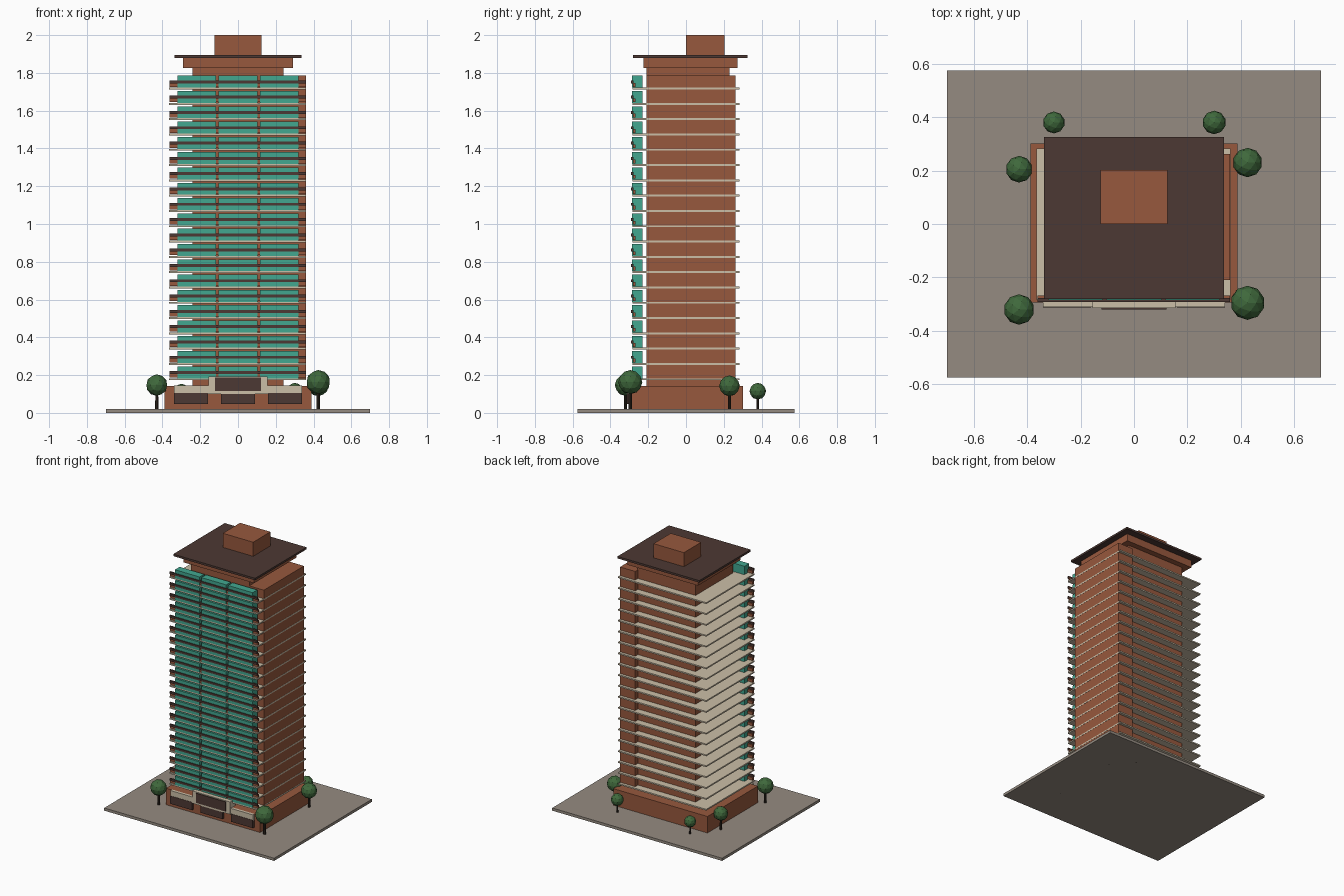
import bpy, bmesh
from mathutils import Matrix, Vector

cube = bpy.data.objects.get("Cube")
if cube:
    bpy.data.objects.remove(cube, do_unlink=True)


def material(name, rgb):
    m = bpy.data.materials.new(name)
    m.use_nodes = True
    m.diffuse_color = (*rgb, 1)
    m.node_tree.nodes["Principled BSDF"].inputs["Base Color"].default_value = (*rgb, 1)
    return m


brick = material("brick", (0.31, 0.098, 0.047))
teal = material("teal glass", (0.055, 0.39, 0.28))
dark = material("dark brown", (0.073, 0.04, 0.033))
cream = material("cream concrete", (0.60, 0.52, 0.39))
paving = material("grey paving", (0.30, 0.26, 0.22))
leaf = material("leaf green", (0.05, 0.14, 0.045))
bark = material("bark", (0.03, 0.02, 0.014))


def finish(name, bm, mat):
    me = bpy.data.meshes.new(name)
    bm.to_mesh(me)
    bm.free()
    me.materials.append(mat)
    ob = bpy.data.objects.new(name, me)
    bpy.context.scene.collection.objects.link(ob)
    return ob


def boxes(name, mat, spans):
    """One object from boxes, each given as x, y and z ranges."""
    bm = bmesh.new()
    for ranges in spans:
        lo, hi = (Vector(c) for c in zip(*ranges))
        bmesh.ops.create_cube(bm, size=1, matrix=Matrix.Translation((lo + hi) / 2)
                              @ Matrix.Diagonal((*(hi - lo), 1)))
    return finish(name, bm, mat)


def stack(ob, count, pitch):
    mod = ob.modifiers.new("floors", 'ARRAY')
    mod.count = count
    mod.use_relative_offset = False
    mod.use_constant_offset = True
    mod.constant_offset_displace = (0, 0, pitch)


# Ground, podium and main volumes
boxes("ground_slab", paving, [((-.70, .70), (-.575, .575), (0, .02))])
boxes("podium", brick, [((-.388, .388), (-.293, .302), (.02, .143))])
boxes("tower_core", brick, [((-.24, .24), (-.21, .23), (.14, 1.83))])
boxes("side_wing", brick, [((.235, .36), (-.21, .262), (.178, 1.786))])

# Crown, roof plate and plant room
boxes("crown", brick, [((-.29, .29), (-.225, .273), (1.825, 1.882))])
boxes("roof_plate", dark, [((-.337, .337), (-.28, .325), (1.88, 1.895))])
boxes("plant_room", brick, [((-.125, .125), (0, .203), (1.893, 2))])

# Repeated floors: slabs, glazed balconies, parapet and rail
FLOORS, PITCH, Z = 20, .081, .173
bays = [(-.32, -.117), (-.102, .102), (.117, .32)]
floor_parts = [
    boxes("floor_slabs", cream, [((-.365, .361), (-.284, .283), (Z, Z + .01))]),
    boxes("balcony_glazing", teal,
          [(bay, (-.285, -.23), (Z + .01, Z + .073)) for bay in bays]),
    boxes("balcony_parapets", brick, [((-.362, .36), (-.281, -.268), (Z + .014, Z + .034))]),
    boxes("balcony_rails", dark, [((-.362, .36), (-.291, -.277), (Z + .033, Z + .048))]),
]
for part in floor_parts:
    stack(part, FLOORS, PITCH)

# Entrance front
boxes("entrance_band", cream, [((-.34, .34), (-.31, -.29), (.10, .145))])
boxes("entrance_frame", cream, [((-.155, .155), (-.314, -.25), (.10, .193))])
boxes("entrance_sign_panel", dark, [((-.122, .122), (-.32, -.313), (.115, .187))])
boxes("shop_windows", dark,
      [((x - .09, x + .09), (-.312, -.29), (.047, .106)) for x in (-.25, 0, .25)])

# Trees: x, y, crown height, crown radius
trees = [(-.43, -.32, .147, .057), (.425, -.295, .163, .064),
         (-.43, .205, .14, .05), (.425, .23, .143, .055),
         (-.30, .38, .113, .041), (.30, .38, .115, .044)]
for i, (x, y, z, r) in enumerate(trees, 1):
    bm = bmesh.new()
    bmesh.ops.create_icosphere(bm, subdivisions=2, radius=r,
                               matrix=Matrix.Translation((x, y, z)))
    finish(f"tree_crown_{i}", bm, leaf)
    bm = bmesh.new()
    bmesh.ops.create_cone(bm, cap_ends=True, segments=8, radius1=r * .16, radius2=r * .12,
                          depth=z, matrix=Matrix.Translation((x, y, z / 2)))
    finish(f"tree_trunk_{i}", bm, bark)
